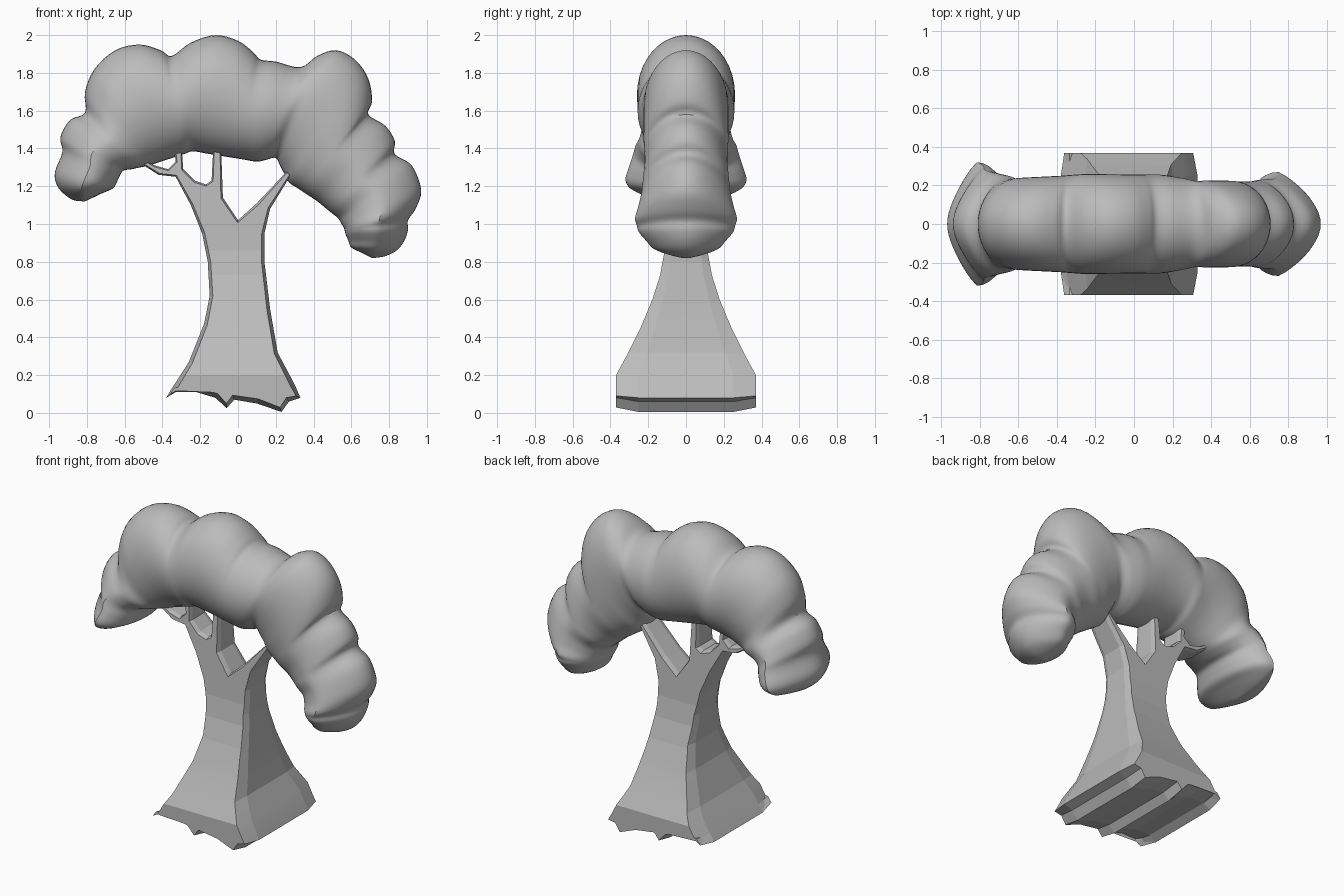
import bpy, bmesh, math
from mathutils import Vector
from mathutils.geometry import tessellate_polygon

if "Cube" in bpy.data.objects:
    bpy.data.objects.remove(bpy.data.objects["Cube"], do_unlink=True)

grey = bpy.data.materials.new("plain_grey")
grey.use_nodes = True
COLOUR = (0.5, 0.5, 0.5, 1)
grey.diffuse_color = COLOUR
grey.node_tree.nodes["Principled BSDF"].inputs["Base Color"].default_value = COLOUR


def finish(bm, name, angle):
    bmesh.ops.recalc_face_normals(bm, faces=bm.faces)
    mesh = bpy.data.meshes.new(name)
    bm.to_mesh(mesh)
    bm.free()
    obj = bpy.data.objects.new(name, mesh)
    bpy.context.collection.objects.link(obj)
    mesh.materials.append(grey)
    bpy.ops.object.select_all(action="DESELECT")
    obj.select_set(True)
    bpy.context.view_layer.objects.active = obj
    bpy.ops.object.shade_smooth_by_angle(angle=math.radians(angle))


def interpolate(keys, t):
    for (a, va), (b, vb) in zip(keys, keys[1:]):
        if t <= b:
            return va + (vb - va) * max(0, (t - a) / (b - a))
    return keys[-1][1]


def catmull(p, t):
    a, b, c, d = p
    return 0.5 * (2 * b + (c - a) * t + (2 * a - 5 * b + 4 * c - d) * t * t
                  + (3 * b - a - 3 * c + d) * t ** 3)


# Trunk: one outline with forked branches, bevelled, flared in depth towards the foot
right_side = [(.33, .08), (.3, .15), (.21, .32), (.17, .55), (.14, .8), (.14, .95), (.17, 1.08), (.28, 1.26)]
fork = [(.26, 1.28), (.1, 1.11), (0, 1.02), (-.08, 1.14), (-.09, 1.42)]
twigs = [(-.13, 1.42), (-.14, 1.23), (-.17, 1.21), (-.23, 1.23), (-.29, 1.29), (-.3, 1.43),
         (-.34, 1.43), (-.33, 1.33), (-.37, 1.29), (-.44, 1.31), (-.53, 1.36), (-.53, 1.33), (-.42, 1.26)]
left_side = [(-.33, 1.25), (-.25, 1.1), (-.19, .95), (-.16, .8), (-.15, .62), (-.18, .47),
             (-.26, .27), (-.35, .13), (-.38, .08)]
foot = [(-.33, .11), (-.22, .11), (-.12, .08), (-.06, .025), (-.02, .07), (.1, .05),
        (.23, .005), (.27, .06)]
outline = [Vector(p) for p in right_side + fork + twigs + left_side + foot]
trunk_depth = [(0, .37), (.2, .37), (.32, .305), (.44, .245), (.6, .178), (.73, .137),
               (.86, .113), (1.05, .1), (1.4, .075)]


def inset(points):
    moved = []
    for i, p in enumerate(points):
        e1 = (p - points[i - 1]).normalized()
        e2 = (points[(i + 1) % len(points)] - p).normalized()
        e = (e1 + e2).normalized()
        amount = interpolate([(0, .025), (.12, .025), (.2, .02), (1, .014), (1.3, .008)], p.y)
        moved.append(p + Vector((-e.y, e.x)) * amount)
    return moved


bm = bmesh.new()
inner = inset(outline)
rings = [[bm.verts.new((p.x, y, p.y)) for p in pts]
         for pts, y in ((inner, -1), (outline, -.68), (outline, .68), (inner, 1))]
for a, b in zip(rings, rings[1:]):
    for i in range(len(a)):
        bm.faces.new((a[i - 1], a[i], b[i], b[i - 1]))
for tri in tessellate_polygon([[p.to_3d() for p in outline]]):
    for ring in (rings[0], rings[-1]):
        bm.faces.new([ring[i] for i in tri])
for z, _ in trunk_depth[1:-1]:
    bmesh.ops.bisect_plane(bm, geom=bm.verts[:] + bm.edges[:] + bm.faces[:],
                           plane_co=(0, 0, z), plane_no=(0, 0, 1))
for v in bm.verts:
    v.co.y *= interpolate(trunk_depth, v.co.z)
finish(bm, "trunk", 5)

# Canopy lobes: crest points, where the underside starts, half depth there
lobes = [
    ([(-.82, 1.12), (-.88, 1.13), (-.95, 1.19)], (-.81, 1.12), .02),
    ([(-.97, 1.27), (-.93, 1.38)], (-.66, 1.19), .32),
    ([(-.94, 1.46), (-.89, 1.55), (-.81, 1.59)], (-.61, 1.28), .28),
    ([(-.81, 1.7), (-.76, 1.82), (-.65, 1.92), (-.52, 1.95), (-.41, 1.92), (-.35, 1.89)], (-.47, 1.31), .235),
    ([(-.25, 1.96), (-.12, 2), (0, 1.97), (.08, 1.91), (.12, 1.87)], (-.24, 1.385), .26),
    ([(.2, 1.86), (.33, 1.83)], (.1, 1.33), .255),
    ([(.42, 1.89), (.52, 1.92), (.62, 1.87)], (.2, 1.35), .225),
    ([(.69, 1.77), (.71, 1.65), (.69, 1.58)], (.27, 1.22), .225),
    ([(.78, 1.52), (.83, 1.44), (.83, 1.37)], (.42, 1.12), .22),
    ([(.92, 1.31), (.97, 1.18)], (.53, 1.03), .235),
    ([(.94, 1.08), (.9, 1.02)], (.56, .98), .27),
    ([(.9, .97), (.88, .91)], (.57, .945), .25),
    ([(.84, .86), (.78, .83)], (.6, .875), .17),
]
tip = (None, (.71, .82), .02)
stations = []
for n, (crest, under, depth) in enumerate(lobes):
    end = (lobes + [tip])[n + 1]
    for i, p in enumerate(crest):
        t = i / len(crest)
        low = Vector(under).lerp(Vector(end[1]), t)
        # the left end swells quickly from its tip
        ease = math.sin(t * math.pi / 2) if n == 0 else t
        stations.append((*p, *low, depth + (end[2] - depth) * ease))
stations.append((.72, .82, *tip[1], tip[2]))

SIDES, STEPS = 40, 4
sections = []
last = len(stations) - 1
for i in range(last):
    near = [stations[min(max(i + k, 0), last)] for k in (-1, 0, 1, 2)]
    for s in range(STEPS):
        sections.append([catmull(values, s / STEPS) for values in zip(*near)])
sections.append(stations[-1])

# The drooping ends narrow towards their outer side
pinch_by_x = [(-.8, .45), (-.6, 0), (.5, 0), (.75, .3)]
bm = bmesh.new()
rings = []
for ox, oz, ix, iz, depth in sections:
    mid = Vector(((ox + ix) / 2, 0, (oz + iz) / 2))
    arm = Vector((ox, 0, oz)) - mid
    pinch = interpolate(pinch_by_x, mid.x)
    ring = []
    for k in range(SIDES):
        a = 2 * math.pi * k / SIDES
        y = depth * math.sin(a) * (1 - pinch * max(0, math.cos(a)))
        ring.append(bm.verts.new(mid + arm * math.cos(a) + Vector((0, y, 0))))
    rings.append(ring)
for a, b in zip(rings, rings[1:]):
    for k in range(SIDES):
        bm.faces.new((a[k - 1], a[k], b[k], b[k - 1]))
bm.faces.new(rings[0])
bm.faces.new(rings[-1])
finish(bm, "leaf_canopy", 35)
